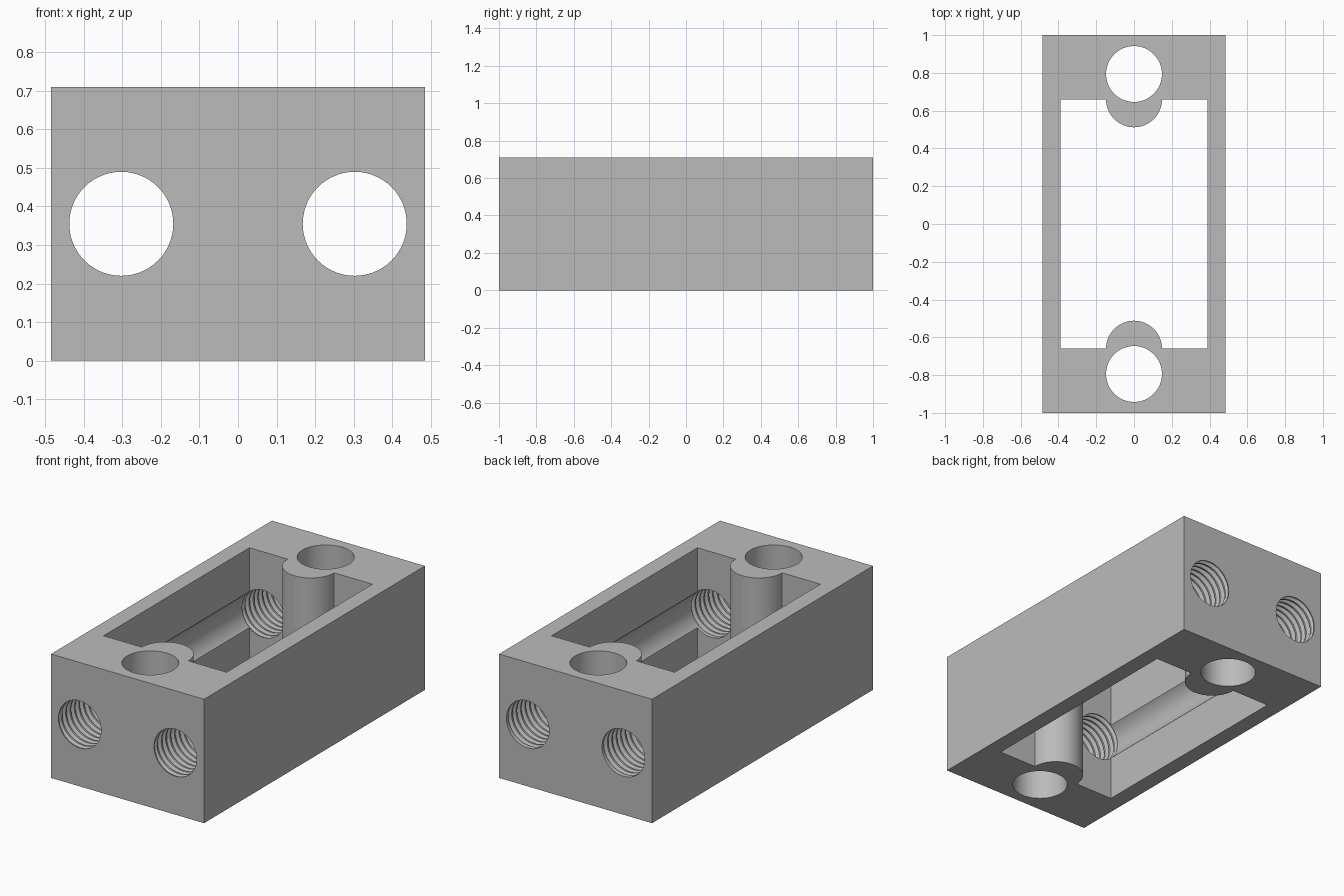
import bpy, bmesh, math

if "Cube" in bpy.data.objects:
    bpy.data.objects.remove(bpy.data.objects["Cube"], do_unlink=True)

WIDTH, LENGTH, HEIGHT = 0.97, 2.0, 0.71
CAVITY_X, CAVITY_Y = 0.39, 0.66
BOSS_R, HOLE_Y = 0.148, 0.794
BORE_X, BORE_R = 0.303, 0.135
PITCH, DEPTH = 0.04, 0.022

grey = bpy.data.materials.new("plain grey")
grey.use_nodes = True
colour = (0.5, 0.5, 0.5, 1)
grey.diffuse_color = colour
grey.node_tree.nodes["Principled BSDF"].inputs["Base Color"].default_value = colour


def make_object(name, bm):
    bmesh.ops.recalc_face_normals(bm, faces=bm.faces)
    mesh = bpy.data.meshes.new(name)
    bm.to_mesh(mesh)
    bm.free()
    mesh.materials.append(grey)
    obj = bpy.data.objects.new(name, mesh)
    bpy.context.collection.objects.link(obj)
    return obj


def prism(name, outline, bottom, top):
    """Extrude a flat outline upwards."""
    bm = bmesh.new()
    face = bm.faces.new([bm.verts.new((x, y, bottom)) for x, y in outline])
    grown = bmesh.ops.extrude_face_region(bm, geom=[face])["geom"]
    moved = [v for v in grown if isinstance(v, bmesh.types.BMVert)]
    bmesh.ops.translate(bm, verts=moved, vec=(0, 0, top - bottom))
    return make_object(name, bm)


def arc(cx, cy, r, start, end, steps):
    return [(cx + r * math.cos(a), cy + r * math.sin(a))
            for a in (start + (end - start) * i / steps for i in range(steps + 1))]


def thread_rows(start, end, sides):
    """Helical rows of (y, radius) that fade out at both ends."""
    rows = []
    tooth = [(0, 0), (0.25, 0), (0.56, 1), (0.69, 1)]
    for turn in range(-2, math.ceil((end - start) / PITCH) + 2):
        for shift, lift in tooth:
            row = []
            for i in range(sides + 1):
                y = start + PITCH * (turn + shift + i / sides)
                y = min(max(y, start), end)
                fade = min(1, (y - start) / (PITCH / 2), (end - y) / (PITCH / 2))
                row.append((y, BORE_R + DEPTH * lift * fade))
            rows.append(row)
    return rows


def threaded_bore(name, x, sides=56):
    """Bore cutter: plain in the middle, threaded in both end walls."""
    def plain(y):
        return [[(y, BORE_R)] * (sides + 1)]
    outer, inner = LENGTH / 2 - 0.005, CAVITY_Y + 0.003
    rows = (plain(-1.1) + thread_rows(-outer, -inner, sides)
            + thread_rows(inner, outer, sides) + plain(1.1))
    bm = bmesh.new()
    grid = []
    for row in rows:
        line = []
        for i, (y, r) in enumerate(row):
            a = math.tau * (i % sides) / sides
            line.append(bm.verts.new((x + r * math.cos(a), y, HEIGHT / 2 + r * math.sin(a))))
        grid.append(line)
    for low, high in zip(grid, grid[1:]):
        for i in range(sides):
            bm.faces.new((low[i], low[i + 1], high[i + 1], high[i]))
    bmesh.ops.remove_doubles(bm, verts=bm.verts, dist=1e-5)
    ends = [e for e in bm.edges if e.is_boundary]
    bmesh.ops.holes_fill(bm, edges=ends, sides=0)
    bmesh.ops.triangulate(bm, faces=[f for f in bm.faces if len(f.verts) == 4])
    return make_object(name, bm)


# Solid block
w, l = WIDTH / 2, LENGTH / 2
block = prism("threaded_block", [(-w, -l), (w, -l), (w, l), (-w, l)], 0, HEIGHT)

# Central opening, leaving a round boss at each end
cx, cy = CAVITY_X, CAVITY_Y
opening = ([(-cx, -cy)] + arc(0, -cy, BOSS_R, math.pi, 0, 32) + [(cx, -cy), (cx, cy)]
           + arc(0, cy, BOSS_R, 0, -math.pi, 32) + [(-cx, cy)])
cutters = [prism("opening_cutter", opening, -0.1, HEIGHT + 0.1)]

# Upright bolt holes
for side, label in ((-1, "front"), (1, "back")):
    ring = arc(0, side * HOLE_Y, BOSS_R, 0, math.tau, 64)[:-1]
    cutters.append(prism(label + "_hole_cutter", ring, -0.1, HEIGHT + 0.1))

# Lengthwise threaded bores
for side, label in ((-1, "right"), (1, "left")):
    cutters.append(threaded_bore(label + "_bore_cutter", side * BORE_X))

# Cut everything and bake the result
for cutter in cutters:
    cutter.hide_render = True
    mod = block.modifiers.new(cutter.name, 'BOOLEAN')
    mod.operation = 'DIFFERENCE'
    mod.solver = 'EXACT'
    mod.object = cutter
depsgraph = bpy.context.evaluated_depsgraph_get()
baked = bpy.data.meshes.new_from_object(block.evaluated_get(depsgraph))
block.modifiers.clear()
block.data = baked
for cutter in cutters:
    bpy.data.objects.remove(cutter, do_unlink=True)
baked.materials.clear()
baked.materials.append(grey)
for poly in baked.polygons:
    poly.material_index = 0

bpy.ops.object.select_all(action='DESELECT')
block.select_set(True)
bpy.context.view_layer.objects.active = block
bpy.ops.object.shade_smooth_by_angle(angle=math.radians(25))
